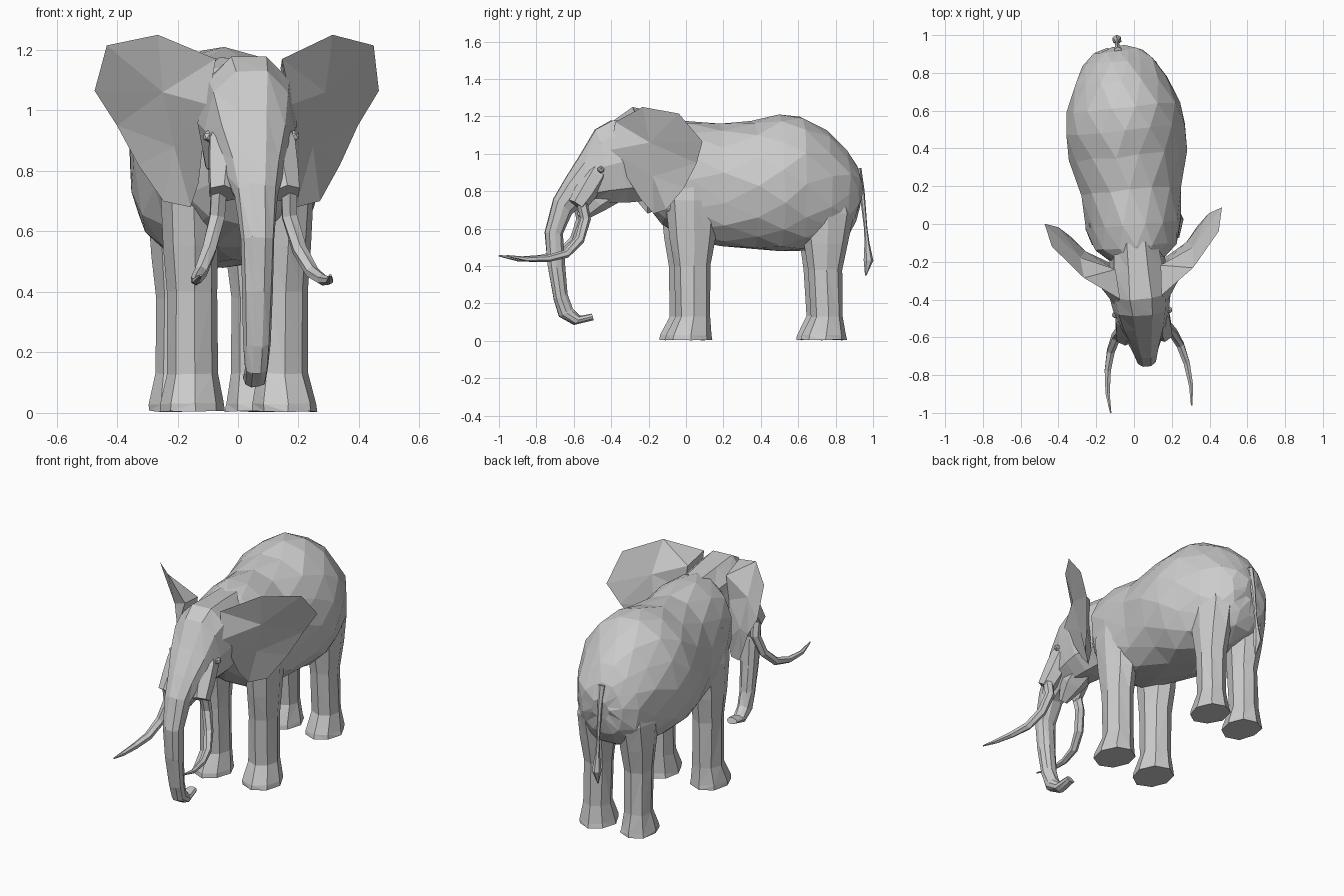
import bpy, bmesh, math, random
from mathutils import Vector as V, Matrix

random.seed(4)
YAW = Matrix.Rotation(math.radians(5.3), 3, 'Z')   # whole animal is turned slightly


def build(name, verts, faces):
    bm = bmesh.new()
    vs = [bm.verts.new(YAW @ V(v)) for v in verts]
    for f in faces:
        bm.faces.new([vs[i] for i in f])
    bmesh.ops.recalc_face_normals(bm, faces=bm.faces)
    me = bpy.data.meshes.new(name)
    bm.to_mesh(me)
    bm.free()
    ob = bpy.data.objects.new(name, me)
    bpy.context.collection.objects.link(ob)
    return ob


def loft(name, rings, n, power=1.0, low=1.0, stagger=False, jitter=0.0):
    """rings: (centre, u, v) half-axis vectors; power/low square off the top/bottom half."""
    verts, faces = [], []
    for i, (c, u, v) in enumerate(rings):
        off = 0.5 if stagger and i % 2 else 0
        for k in range(n):
            a = 2 * math.pi * (k + off) / n
            ca, sa = math.cos(a), math.sin(a)
            p = power if sa >= 0 else low
            ca = math.copysign(abs(ca) ** p, ca)
            sa = math.copysign(abs(sa) ** p, sa)
            noise = V([random.uniform(-jitter, jitter) for _ in range(3)])
            verts.append(V(c) + V(u) * ca + V(v) * sa + noise)
    for i in range(len(rings) - 1):
        for k in range(n):
            a, a1 = i * n + k, i * n + (k + 1) % n
            b, b1 = a + n, a1 + n
            if stagger and i % 2:
                faces += [(a, a1, b1), (a, b1, b)]
            else:
                faces += [(a, a1, b), (a1, b1, b)]
    faces += [range(n), range(len(verts) - n, len(verts))]
    return build(name, verts, faces)


def profile(name, sections, n, **kw):
    """sections: top y,z / bottom y,z / half width."""
    rings = []
    for ty, tz, by, bz, hw in sections:
        t, b = V((0, ty, tz)), V((0, by, bz))
        rings.append(((t + b) / 2, (hw, 0, 0), (t - b) / 2))
    return loft(name, rings, n, **kw)


def tube(name, pts, n, s=1):
    """pts: x, y, z, radius along a path."""
    p = [V((s * a, b, c)) for a, b, c, r in pts]
    rings = []
    for i, q in enumerate(p):
        t = (p[min(i + 1, len(p) - 1)] - p[max(i - 1, 0)]).normalized()
        u = t.cross(V((1, 0, 0))).normalized()
        r = pts[i][3]
        rings.append((q, u * r, t.cross(u) * r))
    return loft(name, rings, n)


# Barrel of the body
profile("body", [
    (-.20, 1.14, -.22, .74, .12), (-.12, 1.17, -.13, .63, .22),
    (0, 1.18, 0, .54, .25), (.18, 1.16, .18, .51, .27),
    (.36, 1.18, .36, .49, .31), (.50, 1.205, .50, .48, .32),
    (.62, 1.205, .62, .48, .30), (.76, 1.12, .76, .50, .245),
    (.865, 1.02, .86, .55, .19), (.925, .93, .905, .62, .13),
    (.945, .84, .93, .72, .05)],
    14, power=1.02, low=.82, stagger=True, jitter=.007)

# Head running into the trunk, which curls back at the tip
profile("head_and_trunk", [
    (-.10, 1.17, -.12, .74, .14), (-.25, 1.18, -.24, .74, .155),
    (-.40, 1.185, -.32, .73, .165), (-.49, 1.14, -.40, .73, .15),
    (-.57, 1.00, -.50, .74, .125), (-.65, .87, -.57, .71, .095),
    (-.715, .76, -.61, .68, .072), (-.757, .58, -.66, .57, .057),
    (-.745, .40, -.65, .40, .050), (-.71, .22, -.635, .25, .043),
    (-.68, .13, -.61, .17, .038), (-.60, .085, -.57, .135, .036),
    (-.50, .11, -.51, .145, .030)], 10, power=.9, low=.85, jitter=.003)

tube("lower_lip", [(0, -.40, .82, .09), (0, -.49, .75, .075), (0, -.565, .66, .025)], 6)

# Tail with a tuft
tube("tail", [(0, .92, .92, .022), (0, .945, .80, .014), (0, .965, .60, .009),
              (0, .972, .52, .014), (0, .98, .43, .026), (0, .965, .35, .004)], 6)

FRONT = [(.005, .154, 0, .108, .128), (.03, .154, 0, .106, .124),
         (.13, .150, .022, .084, .095), (.40, .152, .02, .082, .098),
         (.55, .155, .02, .09, .122), (.75, .158, .02, .098, .145),
         (.95, .145, .02, .09, .13)]
HIND = [(.005, .127, .73, .102, .125), (.03, .127, .73, .100, .120),
        (.13, .127, .745, .080, .085), (.38, .125, .735, .080, .092),
        (.52, .125, .74, .095, .118), (.68, .125, .74, .105, .15),
        (.88, .11, .72, .09, .12)]

EAR = [(.11, -.39, 1.17), (.14, -.42, 1.02), (.155, -.26, .76),     # front root
       (.29, -.26, 1.25), (.443, -.08, 1.215), (.472, .045, 1.065), # rim
       (.40, .02, .95), (.335, -.04, .82), (.26, -.13, .70), (.175, -.19, .68),
       (.27, -.22, 1.06), (.23, -.20, .88),                         # front folds
       (.12, -.23, 1.14), (.14, -.22, 1.0), (.15, -.19, .78),       # back root
       (.30, -.15, 1.08), (.27, -.12, .90)]                         # back folds
EAR_FRONT = [(0, 3, 10), (3, 4, 10), (4, 5, 10), (5, 6, 10), (6, 11, 10),
             (11, 1, 10), (1, 0, 10), (6, 7, 11), (7, 8, 11), (8, 9, 11),
             (9, 2, 11), (2, 1, 11)]
TO_BACK = {0: 12, 1: 13, 2: 14, 10: 15, 11: 16}
EAR_BACK = [[TO_BACK.get(i, i) for i in f] for f in EAR_FRONT]
EAR_CLOSE = [(0, 3, 12), (0, 1, 13, 12), (1, 2, 14, 13), (2, 9, 14)]

for side, s in (("right", 1), ("left", -1)):
    # Legs
    for name, prof in (("front_leg", FRONT), ("hind_leg", HIND)):
        loft(f"{name}_{side}",
             [((s * x, y, z), (s * rx, 0, 0), (0, ry, 0)) for z, x, y, rx, ry in prof],
             8, jitter=.003)
    # Ear, wedge shaped where it joins the head
    build(f"ear_{side}", [(s * x, y, z) for x, y, z in EAR],
          EAR_FRONT + EAR_BACK + EAR_CLOSE)
    # Cheek holding the tusk, then the tusk
    tube(f"cheek_{side}", [(.085, -.45, .97, .03), (.085, -.49, .89, .065),
                           (.093, -.545, .80, .062), (.105, -.595, .725, .05)], 6, s)
    tube(f"tusk_{side}", [(.115, -.575, .77, .03), (.12, -.55, .65, .028),
                          (.15, -.585, .54, .026), (.185, -.66, .465, .023),
                          (.21, -.76, .44, .019), (.222, -.88, .437, .013),
                          (.215, -.985, .455, .004)], 6, s)
    # Eye
    bpy.ops.mesh.primitive_ico_sphere_add(subdivisions=1, radius=.02,
                                          location=YAW @ V((s * .142, -.47, .915)))
    bpy.context.object.name = f"eye_{side}"
